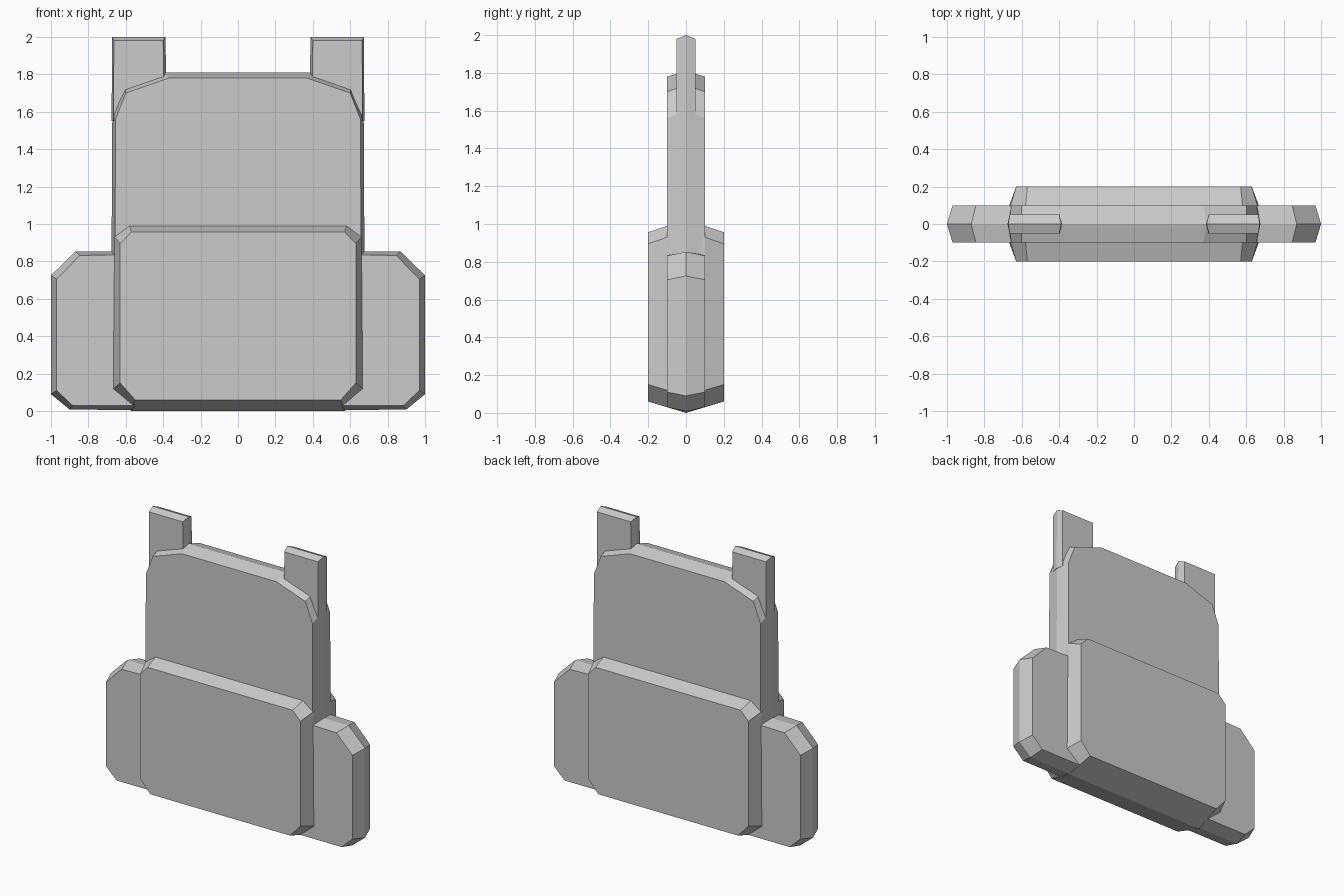
import bpy, bmesh

if "Cube" in bpy.data.objects:
    bpy.data.objects.remove(bpy.data.objects["Cube"])


def loft(name, layers):
    """Skin matching XZ outlines placed at successive y depths, capped at both ends."""
    bm = bmesh.new()
    rings = [[bm.verts.new((x, y, z)) for x, z in pts] for y, pts in layers]
    for a, b in zip(rings, rings[1:]):
        for i in range(len(a)):
            j = (i + 1) % len(a)
            bm.faces.new((a[i], a[j], b[j], b[i]))
    bm.faces.new(rings[0])
    bm.faces.new(rings[-1])
    bmesh.ops.recalc_face_normals(bm, faces=bm.faces)
    mesh = bpy.data.meshes.new(name)
    bm.to_mesh(mesh)
    bm.free()
    obj = bpy.data.objects.new(name, mesh)
    bpy.context.collection.objects.link(obj)


def both(half):
    """Full symmetric outline from its right half."""
    return half + [(-x, z) for x, z in reversed(half)]


def flip(pts, s):
    return [(s * x, z) for x, z in pts]


# Main body: flat panels with a ridge around the middle
body_face = both([(0.55, 0.03), (0.66, 0.14), (0.655, 1.56), (0.60, 1.70), (0.37, 1.78)])
body_ridge = both([(0.57, 0.0), (0.68, 0.11), (0.672, 1.60), (0.605, 1.735), (0.39, 1.81)])
loft("body", [(-0.1, body_face), (0, body_ridge), (0.1, body_face)])

# Large pouch on front and back
pouch_face = both([(0.55, 0.06), (0.63, 0.15), (0.63, 0.895), (0.57, 0.957)])
pouch_rim = both([(0.56, 0.03), (0.667, 0.12), (0.66, 0.93), (0.58, 0.99)])
loft("pouch", [(-0.2, pouch_face), (-0.1, pouch_rim), (0.1, pouch_rim), (0.2, pouch_face)])

# Side pockets and shoulder straps, left and right
pocket_face = [(0.5, 0.03), (0.885, 0.03), (0.97, 0.11), (0.97, 0.705), (0.845, 0.832), (0.5, 0.838)]
pocket_ridge = [(0.5, 0.005), (0.9, 0.008), (1.0, 0.09), (1.0, 0.725), (0.87, 0.853), (0.5, 0.853)]
strap_face = [(0.395, 1.55), (0.665, 1.55), (0.664, 1.98), (0.40, 1.98)]
strap_ridge = [(0.38, 1.55), (0.676, 1.55), (0.673, 2.0), (0.388, 2.0)]
for side, s in (("right", 1), ("left", -1)):
    for part, face, ridge, d in (("pocket", pocket_face, pocket_ridge, 0.1),
                                 ("strap", strap_face, strap_ridge, 0.05)):
        loft(f"{side}_{part}", [(-d, flip(face, s)), (0, flip(ridge, s)), (d, flip(face, s))])
